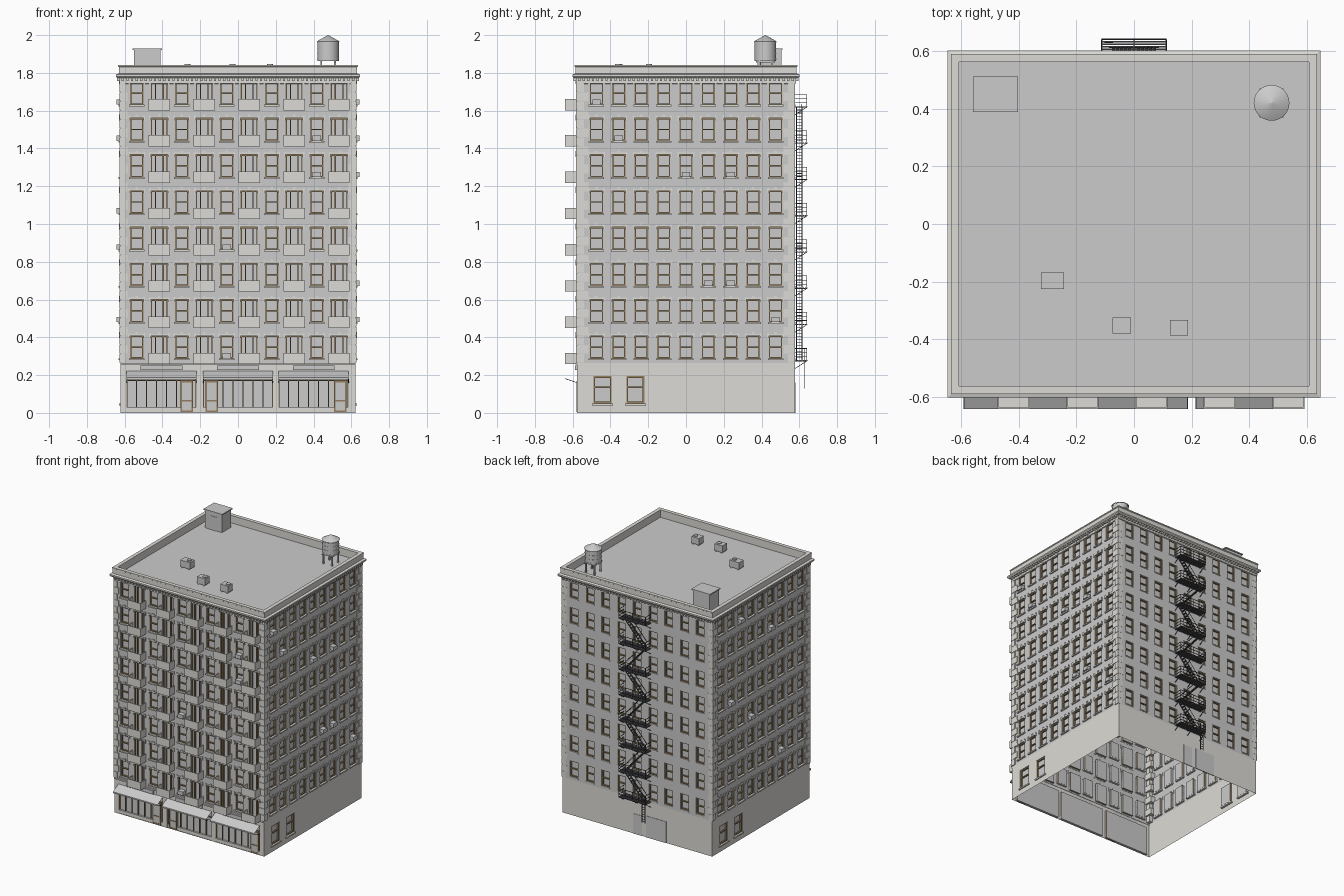
import bpy, bmesh, math
from mathutils import Matrix, Vector

if "Cube" in bpy.data.objects:
    bpy.data.objects.remove(bpy.data.objects["Cube"])

HX, HY, BASE, TOP, PITCH = 0.622, 0.577, 0.265, 1.78, 0.192
parts, frame = {}, Matrix.Identity(4)
COL = {"trim": (0.72, 0.71, 0.67, 1), "wood": (0.30, 0.21, 0.11, 1), "iron": (0.08, 0.08, 0.09, 1)}


def part(name, mat=None):
    if name not in parts:
        parts[name] = (bmesh.new(), mat)
    return parts[name][0]


def quad(bm, pts):
    bm.faces.new([bm.verts.new(frame @ Vector(p)) for p in pts])


def box(name, u, d, z, mat=None):
    """Box in wall space: u along the wall, d outward from it, z up."""
    m = Matrix.Translation(((u[0] + u[1]) / 2, -(d[0] + d[1]) / 2, (z[0] + z[1]) / 2))
    s = Matrix.Diagonal((u[1] - u[0], d[1] - d[0], z[1] - z[0], 1))
    bmesh.ops.create_cube(part(name, mat), size=1, matrix=frame @ m @ s)


def bar(name, p, q, t, mat=None):
    """Square bar between two wall-space points (u, d, z)."""
    p, q = (Vector((a[0], -a[1], a[2])) for a in (p, q))
    m = Matrix.Translation((p + q) / 2) @ (q - p).to_track_quat('Z', 'Y').to_matrix().to_4x4()
    bmesh.ops.create_cube(part(name, mat), size=1,
                          matrix=frame @ m @ Matrix.Diagonal((t, t, (q - p).length, 1)))


def cyl(name, c, r1, r2, z0, z1, n=24, mat=None):
    bmesh.ops.create_cone(part(name, mat), cap_ends=True, segments=n, radius1=r1, radius2=r2,
                          depth=z1 - z0, matrix=Matrix.Translation((c[0], c[1], (z0 + z1) / 2)))


def wall(name, half, z0, z1, holes, mat=None, depth=0.016):
    """Sheet wall with recessed, glazed openings (u0, u1, z0, z1)."""
    bm = part(name, mat)
    us = sorted({-half, half, *[h[0] for h in holes], *[h[1] for h in holes]})
    zs = sorted({z0, z1, *[h[2] for h in holes], *[h[3] for h in holes]})
    for a, b in zip(us, us[1:]):
        for c, e in zip(zs, zs[1:]):
            mu, mz = (a + b) / 2, (c + e) / 2
            if not any(h[0] < mu < h[1] and h[2] < mz < h[3] for h in holes):
                quad(bm, [(a, 0, c), (b, 0, c), (b, 0, e), (a, 0, e)])
    for a, b, c, e in holes:
        ring = [(a, c), (b, c), (b, e), (a, e)]
        for (p, q), (r, s) in zip(ring, ring[1:] + ring[:1]):
            quad(bm, [(p, 0, q), (r, 0, s), (r, depth, s), (p, depth, q)])
        quad(part("window_glass"), [(p, depth, q) for p, q in ring])
    bmesh.ops.remove_doubles(bm, verts=bm.verts, dist=1e-5)


def sash(h, mullions=(), rails=(), t=0.007, name="window_frames"):
    a, b, c, e = h
    d = (-0.015, -0.004)
    for u in [a, b - t] + [m - t / 2 for m in mullions]:
        box(name, (u, u + t), d, (c, e), "wood")
    for z in [c, e - t] + [r - t / 2 for r in rails]:
        box(name, (a, b), (-0.015, -0.005), (z, z + t), "wood")


def dress(h, sill=True):
    """Stone lintel with end blocks and keystone, plus a sill."""
    a, b, c, e = h
    m = (a + b) / 2
    box("lintels", (a, b), (-0.003, 0.004), (e, e + 0.01), "trim")
    for u, w, lo, hi in ((a, 0.009, -0.012, 0.014), (b, 0.009, -0.012, 0.014), (m, 0.007, 0, 0.019)):
        box("lintels", (u - w, u + w) if u == m else ((u - w, u) if u == a else (u, u + w)),
            (-0.003, 0.007), (e + lo, e + hi), "trim")
    if sill:
        box("sills", (a - 0.006, b + 0.006), (-0.015, 0.01), (c - 0.009, c), "trim")


def balcony(u, z):
    w, D, t, h = 0.056, 0.064, 0.005, 0.06
    box("balconies", (u - w, u + w), (-0.002, D), (z, z + 0.007), "trim")
    box("balconies", (u - w, u + w), (D - t, D), (z + 0.007, z + h), "trim")
    for s in (u - w, u + w - t):
        box("balconies", (s, s + t), (0, D - t), (z + 0.007, z + h), "trim")


# Four facades: column count, column pitch, window air conditioners (column, floor)
sides = [("front", 10, 0.119, {(4, 0), (4, 3), (8, 5), (8, 6)}),
         ("right", 9, 0.1185, {(0, 7), (1, 6), (4, 5), (6, 5), (5, 2), (6, 2), (8, 1)}),
         ("back", 9, 0.131, set()),
         ("left", 9, 0.1185, {(2, 7), (5, 6), (3, 3), (1, 4), (6, 1)})]
for i, (side, n, pitch, coolers) in enumerate(sides):
    half, dist = (HX, HY) if i % 2 == 0 else (HY, HX)
    frame = Matrix.Rotation(i * math.pi / 2, 4, 'Z') @ Matrix.Translation((0, -dist, 0))
    holes = []
    for k in range(8):
        for c in range(n):
            u, z, e = (c - (n - 1) / 2) * pitch, 0.288 + PITCH * k, 0.408 + PITCH * k
            if side == "front" and c % 2:
                h = (u - 0.045, u + 0.045, z - 0.022, e)
                sash(h, (u - 0.02, u + 0.02))
                dress(h, False)
                balcony(u, z - 0.03)
            else:
                h = (u - 0.035, u + 0.035, z, e)
                sash(h, (), ((z + e) / 2,))
                if side == "back":
                    box("sills", (h[0], h[1]), (-0.015, 0.004), (z - 0.007, z), "trim")
                else:
                    dress(h)
                if (c, k) in coolers:
                    box("window_coolers", (u - 0.022, u + 0.022), (-0.014, 0.022), (z, z + 0.028))
            holes.append(h)
    wall(side + "_wall", half, BASE, TOP, holes)
    # Ground floor
    if side == "front":
        shops = [(-0.59, -0.22, -0.272), (-0.185, 0.185, -0.138), (0.215, 0.585, 0.542)]
        wall("front_base", half, 0, BASE, [(a, b, 0.004, 0.22) for a, b, _ in shops], "trim")
        for a, b, door in shops:
            sash((a, b, 0.004, 0.22), (), (0.172,), 0.006, "shop_frames")
            box("shop_plinths", (a, b), (-0.015, -0.002), (0.004, 0.028), "trim")
            for j in range(1, 7):
                u = a + (b - a) * j / 7
                box("shop_frames", (u - 0.002, u + 0.002), (-0.015, -0.006), (0.028, 0.172), "wood")
            dr = (door - 0.033, door + 0.033, 0.004, 0.168)
            box("shop_doors", dr[:2], (-0.015, -0.001), dr[2:])
            for u in (dr[0], dr[1] - 0.008):
                box("shop_frames", (u, u + 0.008), (-0.012, 0.002), dr[2:], "wood")
            for z in (0.004, 0.06, 0.16):
                box("shop_frames", dr[:2], (-0.012, 0.0015), (z, z + 0.008), "wood")
            # Sloping awning with valance
            A = part("awnings")
            quad(A, [(a, -0.065, 0.188), (b, -0.065, 0.188), (b, 0, 0.222), (a, 0, 0.222)])
            quad(A, [(a, -0.065, 0.178), (b, -0.065, 0.178), (b, -0.065, 0.188), (a, -0.065, 0.188)])
            for u in (a, b):
                bar("awning_struts", (u, 0.064, 0.182), (u, 0, 0.16), 0.003, "iron")
            m = (a + b) / 2
            box("sign_boards", (m - 0.11, m + 0.11), (0, 0.01), (0.226, 0.252))
        box("front_band", (-half, half), (-0.003, 0.008), (0.255, 0.265), "trim")
    elif side == "back":
        doors = [(-0.035, 0.04, 0, 0.15), (0.075, 0.24, 0, 0.16)]
        wall("back_base", half, 0, BASE, [], "trim")
        for a, b, c, e in doors:
            box("back_doors", (a, b), (-0.003, 0.003), (c, e))
    else:
        holes = [(-0.49, -0.394, 0.05, 0.195), (-0.315, -0.22, 0.05, 0.195)]
        wall(side + "_base", half, 0, BASE, holes, "trim")
        for h in holes:
            sash(h, (), (0.135,), 0.009)
            box("sills", (h[0] - 0.008, h[1] + 0.008), (-0.015, 0.008), (0.04, 0.05), "trim")
    # Dentils beneath the cornice
    cnt = int(half * 2 / 0.024)
    for j in range(cnt):
        u = -half + (j + 0.5) * 2 * half / cnt
        box("dentils", (u - 0.006, u + 0.006), (0.004, 0.018), (1.758, 1.772), "trim")
    if side == "back":
        back_frame = frame

# Corner quoins, alternating long and short
frame = Matrix.Identity(4)
q = (1.745 - BASE) / 31
for sx in (-1, 1):
    for sy in (-1, 1):
        for k in range(31):
            wx, wy = (0.036, 0.06) if k % 2 else (0.026, 0.036)
            xs = sorted((sx * (HX - wx), sx * (HX + 0.006)))
            ys = sorted((-sy * (HY - wy), -sy * (HY + (0.006 if sy < 0 else 0.001))))
            box("quoins", xs, ys, (BASE + k * q + 0.001, BASE + (k + 1) * q - 0.001), "trim")

# Cornice and parapet: stepped profile (outset, z) carried around the roof
prof = [(0, 1.742), (0.006, 1.745), (0.006, 1.772), (0.018, 1.774), (0.025, 1.782), (0.025, 1.792),
        (0.009, 1.797), (0.009, 1.832), (0.012, 1.834), (0.012, 1.842), (-0.016, 1.842), (-0.016, 1.786)]
bm = part("cornice_and_parapet", "trim")
corners = [(-1, -1), (1, -1), (1, 1), (-1, 1)]
for (o, z), (o2, z2) in zip(prof, prof[1:]):
    for (a, b), (c, e) in zip(corners, corners[1:] + corners[:1]):
        quad(bm, [(a * (HX + o), b * (HY + o), z), (c * (HX + o), e * (HY + o), z),
                  (c * (HX + o2), e * (HY + o2), z2), (a * (HX + o2), b * (HY + o2), z2)])
quad(part("roof_deck"), [(a * (HX - 0.016), b * (HY - 0.016), 1.786) for a, b in corners])

# Rooftop stair house and air units (d is -y here)
box("stair_house", (-0.55, -0.41), (-0.505, -0.395), (1.786, 1.92))
box("stair_house_cap", (-0.558, -0.403), (-0.512, -0.388), (1.92, 1.928))
box("stair_house_door", (-0.51, -0.455), (-0.396, -0.392), (1.786, 1.89))
for x, y, w, d in ((-0.282, -0.197, 0.04, 0.028), (-0.042, -0.352, 0.032, 0.027), (0.156, -0.36, 0.032, 0.027)):
    box("roof_air_units", (x - w, x + w), (-y - d, -y + d), (1.792, 1.842))
    for s in (-1, 1):
        box("roof_air_units", (x + s * w * 0.7 - 0.004, x + s * w * 0.7 + 0.004), (-y - d, -y + d), (1.786, 1.792))
    cyl("roof_air_fans", (x + 0.014, y), 0.016, 0.016, 1.842, 1.847, 16)

# Water tank
T = (0.477, 0.42)
cyl("water_tank", T, 0.057, 0.057, 1.863, 1.968)
cyl("water_tank_roof", T, 0.062, 0.001, 1.966, 2.0)
for z in (1.872, 1.9, 1.93, 1.957):
    cyl("water_tank_hoops", T, 0.0585, 0.0585, z, z + 0.003)
for sx in (-1, 1):
    box("water_tank_stand", (T[0] + sx * 0.036 - 0.005, T[0] + sx * 0.036 + 0.005),
        (-T[1] - 0.05, -T[1] + 0.05), (1.854, 1.863))
    for sy in (-1, 1):
        x, d = T[0] + sx * 0.036, -T[1] + sy * 0.036
        box("water_tank_stand", (x - 0.005, x + 0.005), (d - 0.005, d + 0.005), (1.786, 1.855))

# Fire escape on the back wall
frame, W, D, F = back_frame, 0.112, 0.063, "fire_escape"
for k in range(8):
    z = 0.275 + PITCH * k
    for j in range(8):
        d = 0.004 + j * (D - 0.004) / 7
        box(F, (-W, W), (d - 0.0025, d + 0.0025), (z, z + 0.004), "iron")
    for u in (-W, 0, W):
        bar(F, (u, 0, z), (u, D, z), 0.004, "iron")
        bar(F, (u, D, z), (u, 0, z - 0.04), 0.003, "iron")
    for r in (0.022, 0.044, 0.066):
        bar(F, (-W, D, z + r), (W, D, z + r), 0.003, "iron")
        for u in (-W, W):
            bar(F, (u, 0, z + r), (u, D, z + r), 0.003, "iron")
    for j in range(5):
        u = -W + W * j / 2
        bar(F, (u, D, z), (u, D, z + 0.066), 0.003, "iron")
    if k < 7:  # zigzag stair flights
        s = 1 if k % 2 else -1
        for d in (0.008, 0.036):
            bar(F, (-s * 0.085, d, z), (s * 0.085, d, z + PITCH), 0.005, "iron")
            bar(F, (-s * 0.085, d, z + 0.045), (s * 0.06, d, z + PITCH + 0.016), 0.0025, "iron")
        for j in range(1, 12):
            u, zz = s * (-0.085 + 0.17 * j / 12), z + PITCH * j / 12
            box(F, (u - 0.006, u + 0.006), (0.008, 0.036), (zz - 0.001, zz + 0.002), "iron")
for u in (0.075, 0.1):  # drop ladder
    bar("drop_ladder", (u, 0.052, 0.13), (u, 0.052, 0.34), 0.004, "iron")
for j in range(8):
    bar("drop_ladder", (0.075, 0.052, 0.14 + j * 0.018), (0.1, 0.052, 0.14 + j * 0.018), 0.003, "iron")

# Turn the collected meshes into objects
mats = {}
for k, c in COL.items():
    mats[k] = bpy.data.materials.new(k)
    mats[k].diffuse_color = c
for name, (bm, mat) in parts.items():
    me = bpy.data.meshes.new(name)
    bm.to_mesh(me)
    bm.free()
    ob = bpy.data.objects.new(name, me)
    bpy.context.collection.objects.link(ob)
    if mat:
        me.materials.append(mats[mat])
    if name.startswith("water_tank"):
        bpy.context.view_layer.objects.active = ob
        ob.select_set(True)
        bpy.ops.object.shade_smooth_by_angle()
        ob.select_set(False)

for m in bpy.data.materials:
    if m.users and not m.is_grease_pencil:
        m.use_nodes = True
        m.node_tree.nodes["Principled BSDF"].inputs["Base Color"].default_value = m.diffuse_color
